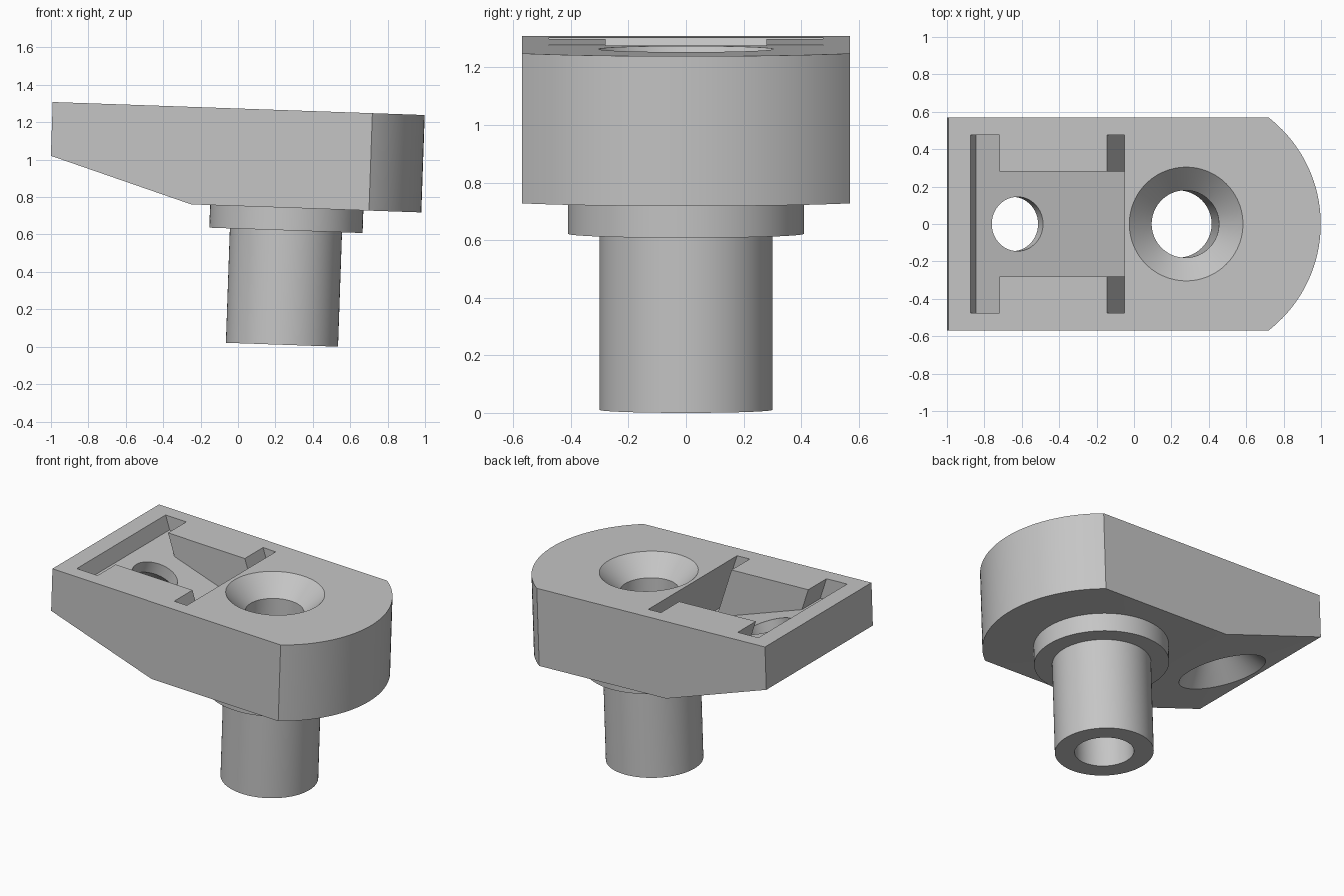
import bpy, bmesh, math
from mathutils import Matrix, Vector

cube = bpy.data.objects.get("Cube")
if cube:
    bpy.data.objects.remove(cube, do_unlink=True)

# Main dimensions, measured from the stem axis before the small tilt
TOP, BOTTOM = 1.254, 0.733
TAIL, BEND = -1.27, -0.511
HALF_WIDTH, NOSE_R = 0.57, 0.72
BORE_R = 0.18
SLOPE = 0.3075            # rise of the tapered underside towards the tail
LEAN = 0.36               # lean of the pocket end walls
TILT = Matrix.Translation((0.235, 0, 0.0105)) @ Matrix.Rotation(math.radians(2), 4, 'Y')

grey = bpy.data.materials.new("light_grey")
grey.use_nodes = True
grey.diffuse_color = (0.56, 0.56, 0.56, 1)
grey.node_tree.nodes["Principled BSDF"].inputs["Base Color"].default_value = grey.diffuse_color


def finish(name, bm):
    bmesh.ops.recalc_face_normals(bm, faces=bm.faces)
    mesh = bpy.data.meshes.new(name)
    bm.to_mesh(mesh)
    bm.free()
    mesh.materials.append(grey)
    obj = bpy.data.objects.new(name, mesh)
    bpy.context.collection.objects.link(obj)
    return obj


def prism(bm, outline, offset):
    """Extrude a flat outline of points by an offset vector."""
    face = bm.faces.new([bm.verts.new(p) for p in outline])
    out = bmesh.ops.extrude_face_region(bm, geom=[face], use_keep_orig=True)
    moved = [v for v in out["geom"] if isinstance(v, bmesh.types.BMVert)]
    bmesh.ops.translate(bm, verts=moved, vec=offset)


def lathe(name, profile, closed=False, steps=96):
    """Turn a (radius, height) profile about the z axis."""
    bm = bmesh.new()
    verts = [bm.verts.new((r, 0, z)) for r, z in profile]
    pairs = list(zip(verts, verts[1:]))
    if closed:
        pairs.append((verts[-1], verts[0]))
    edges = [bm.edges.new(p) for p in pairs]
    bmesh.ops.spin(bm, geom=verts + edges, axis=(0, 0, 1), cent=(0, 0, 0),
                   steps=steps, angle=math.tau)
    bmesh.ops.remove_doubles(bm, verts=bm.verts, dist=1e-5)
    return finish(name, bm)


def cut(target, cutter):
    cutter.hide_render = True
    mod = target.modifiers.new("cut", 'BOOLEAN')
    mod.operation, mod.solver, mod.object = 'DIFFERENCE', 'EXACT', cutter
    bpy.context.view_layer.objects.active = target
    bpy.ops.object.modifier_apply(modifier=mod.name)
    bpy.data.objects.remove(cutter, do_unlink=True)


# Body: rounded nose plan, with the underside sliced off towards the tail
bm = bmesh.new()
half = math.asin(HALF_WIDTH / NOSE_R)
plan = [(TAIL, -HALF_WIDTH, BOTTOM)]
for i in range(41):
    a = half * (i / 20 - 1)
    plan.append((NOSE_R * math.cos(a), NOSE_R * math.sin(a), BOTTOM))
plan.append((TAIL, HALF_WIDTH, BOTTOM))
prism(bm, plan, (0, 0, TOP - BOTTOM))
sliced = bmesh.ops.bisect_plane(bm, geom=bm.verts[:] + bm.edges[:] + bm.faces[:],
                                plane_co=(BEND, 0, BOTTOM),
                                plane_no=Vector((-SLOPE, 0, -1)), clear_outer=True)
bmesh.ops.holes_fill(bm, edges=[e for e in bm.edges if e.is_boundary])
body = finish("body", bm)


# Pocket: central channel and two wider cross slots sharing one sloped floor
def floor_point(top_x):
    """Where a leaning wall starting at top_x meets the sloped floor."""
    floor = 1.011 - SLOPE * (top_x + 0.63)
    depth = (TOP - floor) / (1 - SLOPE * LEAN)
    return top_x + LEAN * depth, TOP - depth


def pocket(x0, x1, half_width):
    over = 0.05
    section = [(x0 - LEAN * over, TOP + over), floor_point(x0),
               floor_point(x1), (x1 - LEAN * over, TOP + over)]
    bm = bmesh.new()
    prism(bm, [(x, -half_width, z) for x, z in section], (0, 2 * half_width, 0))
    return finish("pocket_cutter", bm)


cut(body, pocket(-1.154, -0.999, 0.475))
cut(body, pocket(-0.424, -0.329, 0.475))
cut(body, pocket(-1.10, -0.36, 0.28))

# Countersunk main bore
cut(body, lathe("bore_cutter", [(0, 0.6), (BORE_R, 0.6), (BORE_R, 1.13),
                                (0.325, 1.275), (0, 1.275)]))

# Flared hole through the sloped underside
flare = lathe("flare_cutter", [(0, -0.02), (0.289, -0.02), (0.145, 0.15),
                               (0.145, 0.3), (0, 0.3)])
flare.data.transform(Matrix.Translation((-0.965, 0, 0.872))
                     @ Matrix.Rotation(math.atan(SLOPE), 4, 'Y'))
cut(body, flare)

# Hollow stem with its collar
stem = lathe("stem", [(BORE_R, 0), (0.3, 0), (0.3, 0.612), (0.41, 0.612),
                      (0.41, BOTTOM), (BORE_R, BOTTOM)], closed=True)

# Tilt the parts and shade curved faces smooth
for obj in (body, stem):
    obj.data.transform(TILT)
    bpy.ops.object.select_all(action='DESELECT')
    obj.select_set(True)
    bpy.context.view_layer.objects.active = obj
    bpy.ops.object.shade_smooth_by_angle(angle=math.radians(25))
